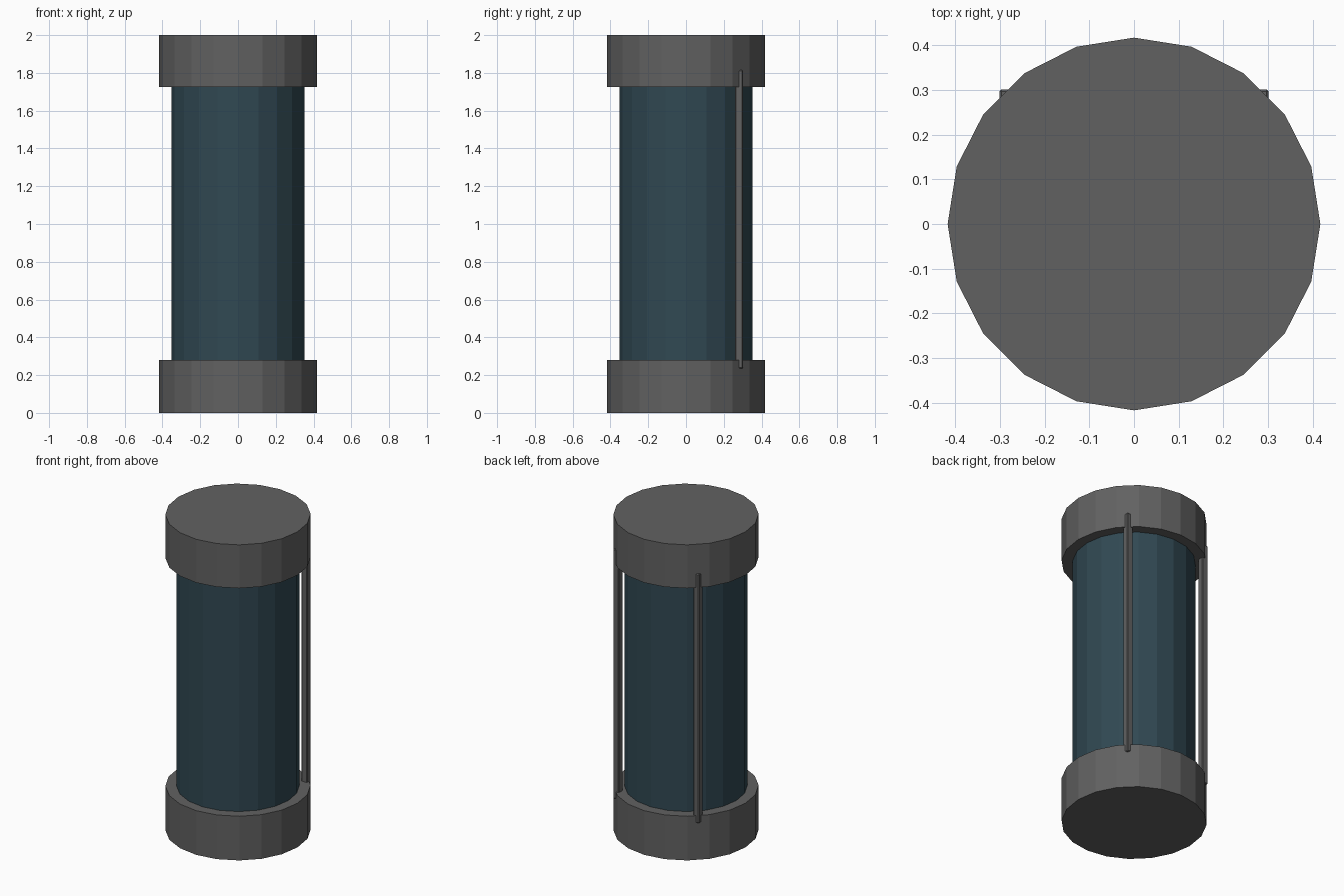
import bpy, math

if "Cube" in bpy.data.objects:
    bpy.data.objects.remove(bpy.data.objects["Cube"])


def material(name, rgb):
    m = bpy.data.materials.new(name)
    m.diffuse_color = (*rgb, 1)
    m.use_nodes = True
    m.node_tree.nodes["Principled BSDF"].inputs["Base Color"].default_value = m.diffuse_color
    return m


metal = material("dark_metal", (0.12, 0.12, 0.12))
teal = material("dark_teal", (0.03, 0.065, 0.085))


def cylinder(name, radius, z0, z1, mat):
    # quarter turns keep a vertex on each axis
    bpy.ops.mesh.primitive_cylinder_add(vertices=20, radius=radius, depth=z1 - z0,
                                        location=(0, 0, (z0 + z1) / 2))
    ob = bpy.context.object
    ob.name = name
    ob.data.materials.append(mat)
    return ob


# Canister body and end caps
body = cylinder("body", 0.353, 0.2, 1.8, teal)
cylinder("bottom_cap", 0.417, 0.0, 0.28, metal)
cylinder("top_cap", 0.417, 1.725, 2.0, metal)

# Two bevelled square rods on the back
for side, sx in (("left", -1), ("right", 1)):
    bpy.ops.mesh.primitive_cube_add(size=1, location=(sx * 0.281, 0.281, 1.024))
    rod = bpy.context.object
    rod.name = side + "_back_rod"
    rod.scale = (0.041, 0.041, 1.58)
    bpy.ops.object.transform_apply(location=False, rotation=False, scale=True)
    bev = rod.modifiers.new("bevel", "BEVEL")
    bev.width = 0.005
    bev.segments = 1
    rod.data.materials.append(metal)
